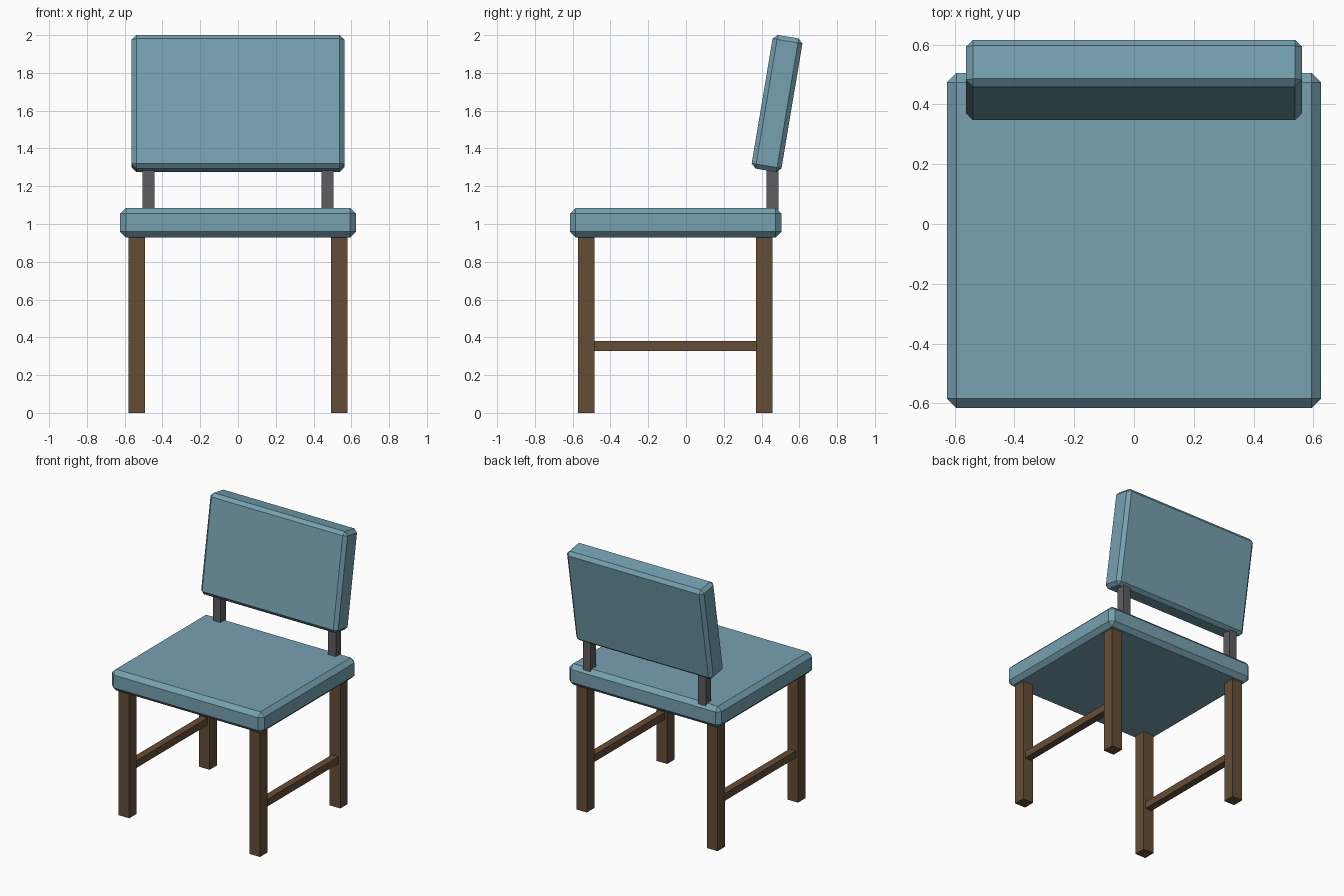
import bpy, bmesh
from mathutils import Matrix

if "Cube" in bpy.data.objects:
    bpy.data.objects.remove(bpy.data.objects["Cube"])


def material(name, rgb):
    mat = bpy.data.materials.new(name)
    mat.diffuse_color = (*rgb, 1)
    mat.use_nodes = True
    mat.node_tree.nodes["Principled BSDF"].inputs["Base Color"].default_value = mat.diffuse_color
    return mat


fabric = material("blue_fabric", (0.18, 0.355, 0.435))
wood = material("brown_wood", (0.13, 0.075, 0.036))
metal = material("dark_grey_metal", (0.11, 0.11, 0.115))


def box(name, centre, size, mat, chamfer=0.0, tilt=0.0):
    """Flat-faced box with optional single-segment chamfer and x tilt."""
    bm = bmesh.new()
    bmesh.ops.create_cube(bm, size=1, matrix=Matrix.Diagonal((*size, 1)))
    if chamfer:
        bmesh.ops.bevel(bm, geom=bm.edges[:], offset=chamfer,
                        offset_type='OFFSET', segments=1, affect='EDGES')
    mesh = bpy.data.meshes.new(name)
    bm.to_mesh(mesh)
    bm.free()
    mesh.materials.append(mat)
    obj = bpy.data.objects.new(name, mesh)
    obj.location = centre
    obj.rotation_euler.x = tilt
    bpy.context.collection.objects.link(obj)
    return obj


# Cushions
box("seat", (0, -0.055, 1.007), (1.25, 1.12, 0.157), fabric, 0.031)
box("backrest", (0, 0.482, 1.638), (1.125, 0.16, 0.717), fabric, 0.024, -0.166)

for side, s in (("left", -1), ("right", 1)):
    # Legs
    for end, y in (("front", -0.528), ("back", 0.415)):
        box(f"{end}_leg_{side}", (s * 0.537, y, 0.467), (0.087, 0.087, 0.934), wood)
    # Side stretcher between the legs
    box(f"stretcher_{side}", (s * 0.537, -0.058, 0.354), (0.053, 0.88, 0.053), wood)
    # Metal post joining seat and backrest
    box(f"back_post_{side}", (s * 0.474, 0.458, 1.19), (0.063, 0.063, 0.36), metal)
